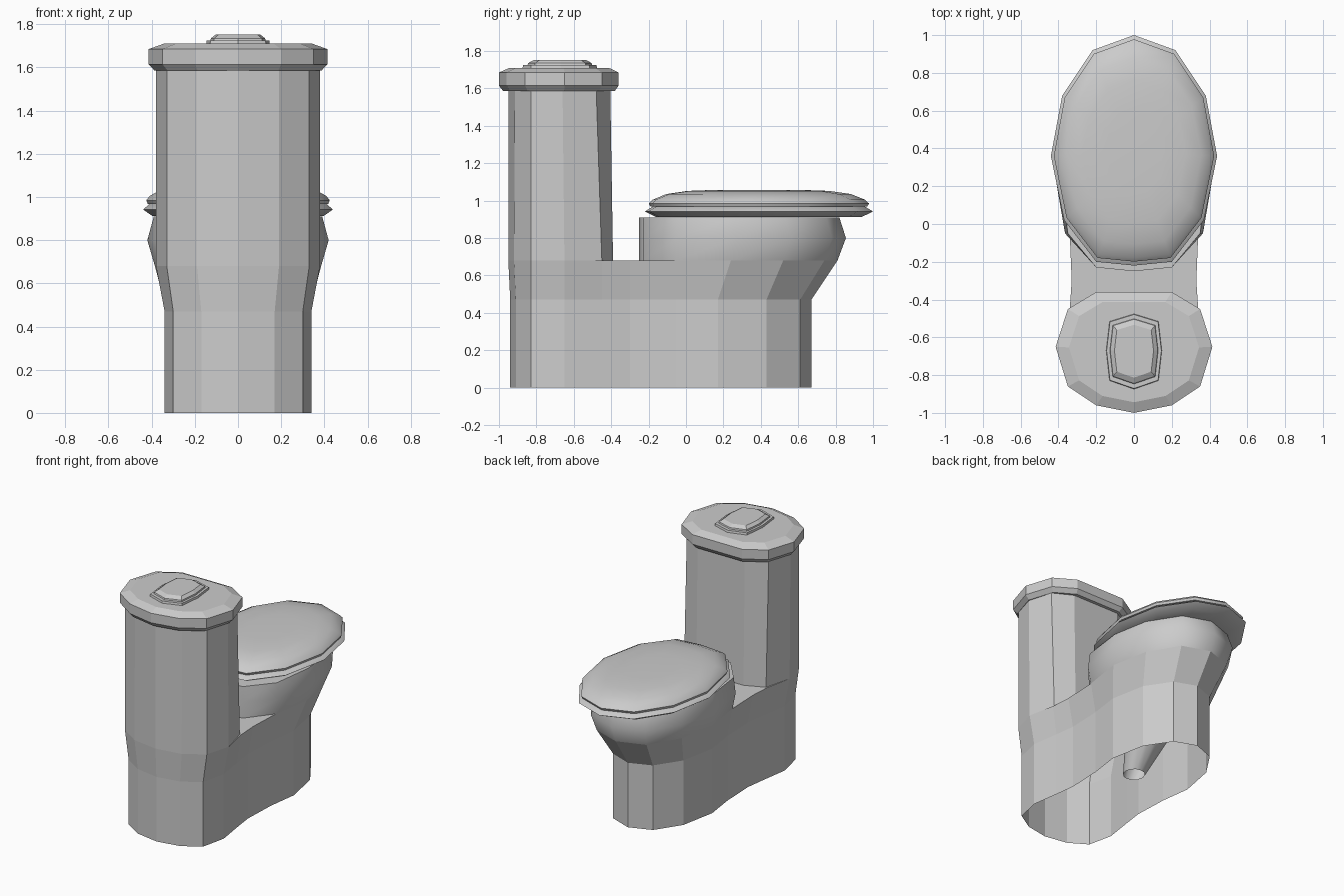
import bpy, bmesh, math

if "Cube" in bpy.data.objects:
    bpy.data.objects.remove(bpy.data.objects["Cube"], do_unlink=True)

ceramic = bpy.data.materials.new("grey ceramic")
ceramic.use_nodes = True
ceramic.diffuse_color = (0.6, 0.6, 0.6, 1)
ceramic.node_tree.nodes["Principled BSDF"].inputs["Base Color"].default_value = (0.6, 0.6, 0.6, 1)


def ring(half, z):
    """Mirror a half outline (x >= 0, both ends on x = 0) into a closed ring."""
    pts = half + [(-x, y) for x, y in half[-2:0:-1]]
    return [(x, y, z) for x, y in pts]


def scaled(half, s, cy):
    return [(x * s, cy + (y - cy) * s) for x, y in half]


def half_circle(r, cy, n=6):
    return [(r * math.sin(math.pi * i / n), cy - r * math.cos(math.pi * i / n))
            for i in range(n + 1)]


def loft(name, rings, bottom=True, top=True, closed=False, smooth=None):
    """Skin a stack of rings; optionally cap the ends or join last to first."""
    bm = bmesh.new()
    rows = [[bm.verts.new(p) for p in r] for r in rings]
    pairs = list(zip(rows, rows[1:])) + ([(rows[-1], rows[0])] if closed else [])
    n = len(rows[0])
    for a, b in pairs:
        for i in range(n):
            j = (i + 1) % n
            bm.faces.new((a[i], a[j], b[j], b[i]))
    if bottom and not closed:
        bm.faces.new(rows[0][::-1])
    if top and not closed:
        bm.faces.new(rows[-1])
    bmesh.ops.recalc_face_normals(bm, faces=bm.faces)
    mesh = bpy.data.meshes.new(name)
    bm.to_mesh(mesh)
    bm.free()
    mesh.materials.append(ceramic)
    ob = bpy.data.objects.new(name, mesh)
    bpy.context.collection.objects.link(ob)
    if smooth:
        bpy.ops.object.select_all(action='DESELECT')
        ob.select_set(True)
        bpy.context.view_layer.objects.active = ob
        bpy.ops.object.shade_smooth_by_angle(angle=math.radians(smooth))
    return ob


# Pedestal: hollow, open underneath, flaring out to the deck
foot = [(0, -.94), (.17, -.91), (.30, -.83), (.34, -.65), (.31, -.45), (.29, -.30),
        (.30, -.05), (.33, .17), (.28, .43), (.16, .61), (0, .67)]
deck = [(0, -.95), (.19, -.92), (.33, -.83), (.38, -.65), (.34, -.45), (.33, -.30),
        (.34, -.05), (.385, .24), (.33, .52), (.20, .74), (0, .81)]
loft("pedestal", [ring(foot, 0), ring(foot, .47), ring(deck, .68)], bottom=False)

# Tank
tank_low = [(0, -.95), (.19, -.92), (.33, -.83), (.38, -.65), (.33, -.45), (.19, -.39), (0, -.39)]
tank_top = [(0, -.95), (.19, -.915), (.33, -.83), (.38, -.66), (.33, -.48), (.19, -.405), (0, -.405)]
loft("tank", [ring(tank_low, .68), ring(tank_top, 1.59)], bottom=False)

# Tank lid with bevelled rims
cover = [(0, -1), (.20, -.96), (.35, -.86), (.415, -.65), (.35, -.45), (.20, -.36), (0, -.36)]
loft("tank_lid", [ring(scaled(cover, s, -.67), z) for z, s in
                  ((1.585, .93), (1.615, 1), (1.685, 1), (1.71, .83))])

# Flush button: base plate and raised cap
plate = [(0, -.875), (.13, -.83), (.148, -.67), (.13, -.515), (0, -.475)]
loft("button_plate", [ring(plate, 1.705), ring(scaled(plate, .98, -.67), 1.725)])
loft("button_cap", [ring(scaled(plate, s, -.67), z) for z, s in
                    ((1.72, .87), (1.735, .85), (1.752, .70))])

# Bowl: rounded outside, over the rim, then down a funnel to an open drain
belly_low = [(0, -.25), (.20, -.23), (.34, -.05), (.385, .24), (.33, .52), (.20, .74), (0, .81)]
belly_mid = [(0, -.25), (.20, -.23), (.365, -.05), (.42, .27), (.365, .56), (.22, .78), (0, .855)]
rim = [(0, -.25), (.20, -.23), (.35, -.05), (.39, .26), (.34, .53), (.20, .75), (0, .82)]
loft("bowl", [ring(belly_low, .68), ring(belly_mid, .80), ring(rim, .91),
              ring(scaled(rim, .78, .3), .91), ring(half_circle(.25, .22), .55),
              ring(half_circle(.15, .14), .30), ring(half_circle(.075, 0), .07)],
     bottom=False, top=False, smooth=48)

# Seat ring and closed lid share one egg-shaped outline
egg = [(0, -.22), (.20, -.20), (.37, .02), (.44, .36), (.38, .68), (.22, .92), (0, 1.0)]
loft("seat", [ring(scaled(egg, s, .38), z) for z, s in
              ((.912, .90), (.942, 1), (.968, .93), (.968, .66), (.912, .66))],
     closed=True, smooth=48)
loft("seat_lid", [ring(scaled(egg, s, .38), z) for z, s in
                  ((.968, .95), (.985, .965), (1.005, .93), (1.035, .81), (1.052, .62), (1.058, .35))],
     smooth=48)
